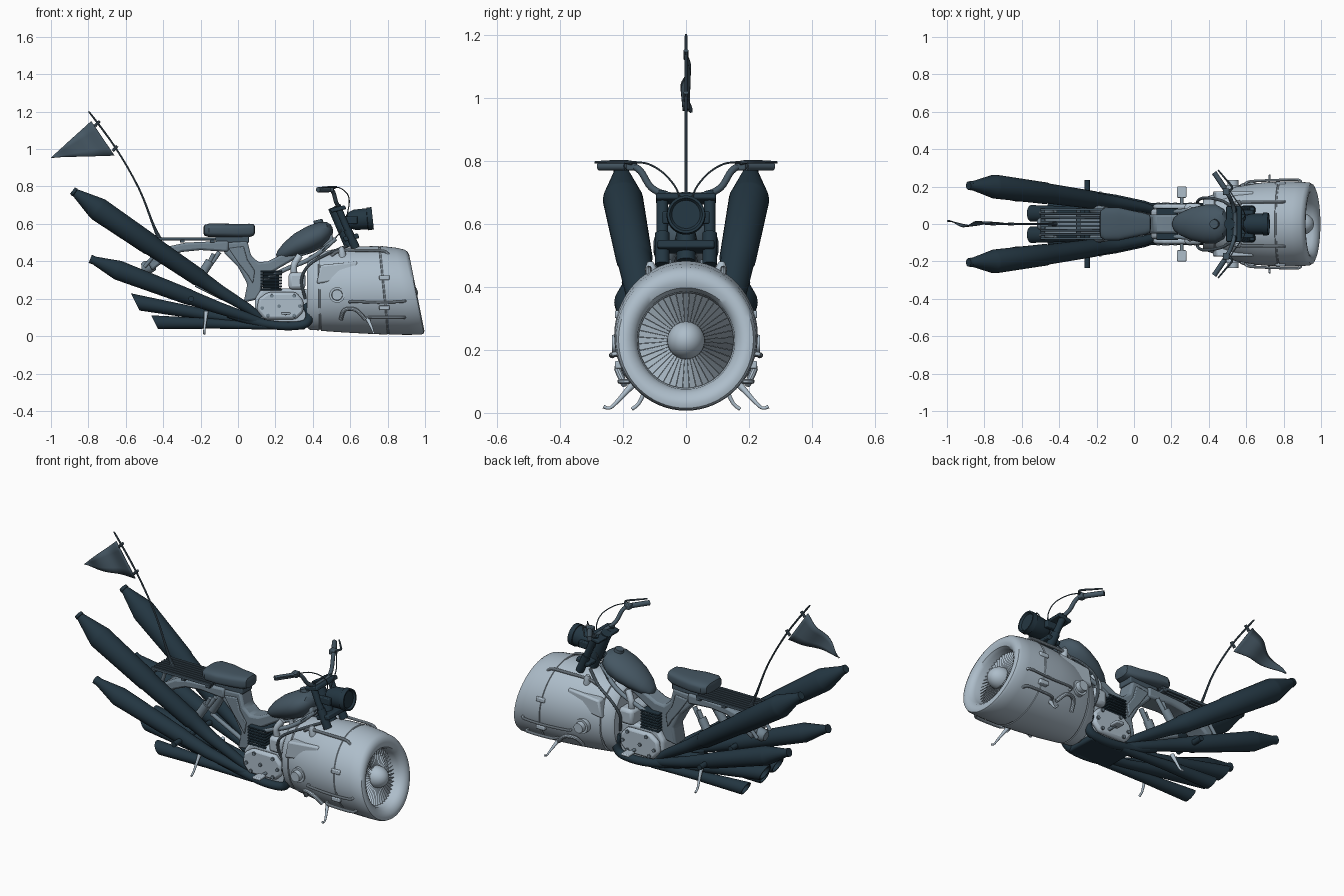
import bpy, bmesh
from math import sin, cos, pi, copysign
from mathutils import Vector, Matrix


def material(name, r, g, b):
    m = bpy.data.materials.new(name)
    m.diffuse_color = (r, g, b, 1)
    return m


DARK = material("dark_metal", .017, .037, .054)
MID = material("mid_grey", .06, .095, .125)
FRAME = material("frame_grey", .17, .23, .28)
LIGHT = material("light_metal", .42, .51, .59)


def finish(name, bm, mat, mirror=False, bevel=0, angle=.6):
    bmesh.ops.recalc_face_normals(bm, faces=bm.faces)
    me = bpy.data.meshes.new(name)
    bm.to_mesh(me)
    bm.free()
    me.shade_smooth()
    me.set_sharp_from_angle(angle=angle)
    me.materials.append(mat)
    ob = bpy.data.objects.new(name, me)
    bpy.context.collection.objects.link(ob)
    if bevel:
        b = ob.modifiers.new("bevel", 'BEVEL')
        b.width, b.segments, b.limit_method = bevel, 2, 'ANGLE'
    if mirror:
        m = ob.modifiers.new("mirror", 'MIRROR')
        m.use_axis = (False, True, False)
    return ob


def skin(bm, rings, cap=True):
    vs = [[bm.verts.new(p) for p in r] for r in rings]
    n = len(vs[0])
    for a, b in zip(vs, vs[1:]):
        for i in range(n):
            bm.faces.new((a[i], a[(i + 1) % n], b[(i + 1) % n], b[i]))
    if cap:
        bm.faces.new(vs[0])
        bm.faces.new(vs[-1])


def loft(name, rings, mat, n=48, k=None, power=1, y=0, **kw):
    """Rings along x: centre x, centre z, half width, half height, lean."""
    def ring(x, z, ry, rz, lean=0):
        out = []
        for i in range(n):
            a = 2 * pi * i / n
            c, s = [copysign(abs(v) ** power, v) for v in (cos(a), sin(a))]
            out.append((x - (lean if k is None else k) * rz * s, y + ry * c, z + rz * s))
        return out
    bm = bmesh.new()
    skin(bm, [ring(*r) for r in rings])
    return finish(name, bm, mat, **kw)


def spline(pts, steps):
    p = [pts[0]] + pts + [pts[-1]]
    out = []
    for a, b, c, d in zip(p, p[1:], p[2:], p[3:]):
        for j in range(steps):
            t = j / steps
            out.append(.5 * (2 * b + (c - a) * t + (2 * a - 5 * b + 4 * c - d) * t * t
                             + (3 * b - a - 3 * c + d) * t ** 3))
    return out + [pts[-1]]


def tube(name, pts, r, mat, n=14, curve=0, mirror=False):
    """Round bar through points; r is one radius or one per point."""
    r = r if isinstance(r, list) else [r] * len(pts)
    pts = [Vector((*p, q)) for p, q in zip(pts, r)]
    if curve:
        pts = spline(pts, curve)
    pos = [p.to_3d() for p in pts]
    rings, side, last = [], None, None
    for i, p in enumerate(pos):
        t = (pos[min(i + 1, len(pos) - 1)] - pos[max(i - 1, 0)]).normalized()
        if last is not None and (t.length < .5 or t.dot(last) < 0):
            t = last
        last = t
        side = t.orthogonal() if side is None else side - t * side.dot(t)
        side.normalize()
        up = t.cross(side)
        rings.append([p + pts[i][3] * (side * cos(2 * pi * j / n) + up * sin(2 * pi * j / n))
                      for j in range(n)])
    bm = bmesh.new()
    skin(bm, rings)
    return finish(name, bm, mat, mirror)


def prism(name, poly, y0, y1, mat, bevel=.006, mirror=False):
    """Side outline (x, z) pushed out across y."""
    bm = bmesh.new()
    skin(bm, [[(x, y, z) for x, z in poly] for y in (y0, y1)])
    return finish(name, bm, mat, mirror, bevel)


def box(name, x, y, z, mat, bevel=.005, mirror=False):
    return prism(name, [(x[0], z[0]), (x[1], z[0]), (x[1], z[1]), (x[0], z[1])],
                 *y, mat, bevel, mirror)


# Turbine nacelle with panel seams, slanted rolled lip and duct
loft("nacelle", [
    (.37, .23, .07, .12, 0), (.37, .23, .13, .185, 0), (.385, .233, .145, .2, 0),
    (.43, .238, .16, .207, .02), (.432, .238, .156, .203, .02), (.438, .238, .156, .203, .02),
    (.44, .238, .164, .21, .02), (.55, .245, .2, .225, .05), (.67, .246, .22, .233, .08),
    (.775, .245, .227, .237, .1), (.777, .245, .223, .233, .1), (.783, .245, .223, .233, .1),
    (.785, .245, .228, .237, .1), (.88, .24, .226, .233, .16), (.935, .236, .222, .227, .2),
    (.95, .233, .214, .218, .2), (.956, .231, .2, .203, .2), (.955, .23, .185, .185, .2),
    (.945, .23, .167, .167, .2), (.925, .23, .155, .155, .2), (.86, .23, .15, .15, .19),
    (.86, .23, .03, .03, .19)], LIGHT, n=64)

# Fan blades, spinner
bm = bmesh.new()
for i in range(44):
    a, d = 2 * pi * i / 44, pi / 44 * .95
    quad = []
    for rad, s in ((.05, -1), (.151, -1), (.151, 1), (.05, 1)):
        y, z = rad * cos(a + s * d), rad * sin(a + s * d)
        quad.append(bm.verts.new((.885 - .19 * z + s * .011, y, .23 + z)))
    bm.faces.new(quad)
finish("fan_blades", bm, LIGHT)
bm = bmesh.new()
bmesh.ops.create_uvsphere(bm, u_segments=28, v_segments=16, radius=.06,
                          matrix=Matrix.Translation((.89, 0, .23)) @ Matrix.Scale(1.2, 4, (1, 0, 0)))
finish("spinner", bm, LIGHT)

# Nacelle fittings: round port, rails, hatch, top rods and knobs
tube("port_cap", [(.53, .17, .22), (.53, .208, .22), (.53, .208, .22), (.53, .235, .22)],
     [.042, .042, .03, .028], LIGHT, 20, mirror=True)
tube("side_rail", [(.60, .20, .18), (.61, .226, .185), (.75, .234, .18), (.88, .236, .185), (.89, .21, .19)],
     .007, LIGHT, 10, 4, True)
tube("lower_rail", [(.70, .18, .1), (.72, .204, .1), (.82, .21, .1), (.88, .205, .1), (.89, .18, .1)],
     .008, LIGHT, 10, 4, True)
tube("curved_pipe", [(.55, .16, .09), (.57, .2, .14), (.63, .217, .14), (.68, .195, .09)],
     .011, LIGHT, 10, 5, True)
prism("hatch", [(.42, .28), (.63, .31), (.64, .4), (.44, .38)], .12, .175, LIGHT, .01, True)
tube("top_rod", [(.50, .1, .43), (.55, .115, .457), (.68, .118, .458), (.78, .118, .455), (.81, .118, .43)],
     .008, LIGHT, 10, 4, True)
tube("top_knob", [(.56, .108, .42), (.555, .112, .46), (.55, .114, .478)], [.02, .018, .01], LIGHT, mirror=True)
for i, z in enumerate((.14, .3)):
    box(f"clamp_{i}", (.755, .81), (.19, .226), (z, z + .025), LIGHT, mirror=True)
tube("rear_hose", [(.36, .09, .2), (.34, .12, .3), (.38, .14, .38), (.48, .12, .44), (.58, .05, .48)],
     .008, FRAME, 10, 5, True)

# Engine: crankcase, side cover with bolts, finned cylinder, carburettor
prism("crankcase", [(.09, .1), (.13, .06), (.37, .06), (.38, .25), (.13, .26), (.09, .2)], -.08, .08, LIGHT, .015)
prism("engine_cover", [(.1, .14), (.14, .09), (.31, .09), (.35, .13), (.35, .19), (.31, .235), (.16, .235), (.11, .2)],
      .075, .108, LIGHT, .014, True)
for i, (x, z) in enumerate([(.13, .15), (.16, .11), (.3, .11), (.33, .16), (.3, .215), (.18, .215), (.22, .16)]):
    tube(f"cover_bolt_{i}", [(x, .1, z), (x, .116, z)], .01, FRAME, 10, mirror=True)
for j in range(7):
    z = .245 + j * .016
    box(f"cylinder_fin_{j}", (.12, .235), (-.085, .085), (z, z + .009), DARK, .002)
box("cylinder_core", (.135, .22), (-.07, .07), (.22, .35), DARK)
box("carburettor", (.27, .36), (-.11, .11), (.25, .34), LIGHT, .018)
tube("intake_pipe", [(.3, .07, .33), (.3, .075, .38), (.33, .06, .43)], .018, LIGHT, curve=4, mirror=True)
tube("peg_arm", [(.255, .08, .12), (.255, .16, .12)], .009, FRAME, mirror=True)
box("foot_pedal", (.23, .28), (.14, .2), (.115, .13), LIGHT, mirror=True)

# Frame: spine, side plates, fender, struts
prism("frame_body", [(-.09, .5), (.05, .51), (.07, .43), (.11, .395), (.16, .4), (.26, .45), (.5, .55), (.52, .5),
                     (.3, .41), (.18, .34), (.13, .27), (.12, .2), (.03, .18), (.05, .28), (.0, .37), (-.07, .44)],
      -.05, .05, FRAME, .012)
prism("frame_plate", [(-.05, .47), (.03, .48), (.05, .41), (.09, .35), (.08, .28), (.05, .33), (.01, .38)],
      .045, .06, FRAME, .005, True)
prism("rear_fender", [(-.48, .39), (-.44, .44), (-.37, .48), (-.28, .5), (-.05, .51), (-.05, .45), (-.2, .46),
                      (-.3, .45), (-.37, .42), (-.42, .38), (-.46, .35)], -.06, .06, FRAME, .012)
tube("rear_strut", [(-.1, .065, .45), (-.22, .075, .27), (.05, .07, .14)], .013, FRAME, mirror=True)
tube("shock", [(-.13, .07, .44), (-.15, .07, .4), (-.15, .07, .4), (-.22, .08, .29)],
     [.012, .012, .024, .024], FRAME, mirror=True)
tube("rack_stay", [(-.42, .07, .51), (-.45, .065, .43), (-.5, .06, .37)], .01, FRAME, mirror=True)
tube("tail_light", [(-.44, 0, .375), (-.47, 0, .37), (-.5, 0, .365), (-.515, 0, .363)],
     [.02, .035, .035, .025], FRAME, 18)
tube("down_tube", [(.52, .035, .52), (.44, .06, .45), (.36, .07, .4), (.26, .07, .36), (.14, .06, .3)],
     .012, FRAME, curve=4, mirror=True)

# Seat, luggage rack
loft("seat", [(-.185, .565, .03, .015), (-.18, .566, .07, .028), (-.155, .566, .088, .036), (-.08, .565, .088, .037),
              (.0, .563, .07, .036), (.06, .565, .058, .036), (.085, .568, .048, .03), (.092, .568, .02, .014)],
     MID, n=40, power=.6)
box("seat_base", (-.12, .06), (-.045, .045), (.5, .54), MID)
for i in range(8):
    y = -.077 + i * .022
    box(f"rack_slat_{i}", (-.5, -.12), (y - .006, y + .006), (.512, .528), MID, .002)
for i, x in enumerate((-.5, -.31, -.15)):
    box(f"rack_bar_{i}", (x, x + .025), (-.085, .085), (.5, .516), MID, .003)

# Fuel tank and filler cap
loft("fuel_tank", [(.205, .428, .01, .008), (.215, .432, .035, .024), (.25, .453, .062, .045), (.31, .485, .088, .063),
                   (.38, .515, .103, .072), (.44, .54, .103, .069), (.48, .558, .08, .053), (.5, .567, .045, .03),
                   (.507, .57, .012, .01)], MID, k=.15)
tube("filler_cap", [(.435, 0, .59), (.427, 0, .622)], [.028, .024], MID, 20)

# Steering head, fork, headlight
tube("fork_tube", [(.63, .075, .47), (.585, .075, .57), (.585, .075, .57), (.53, .075, .70)],
     [.023, .023, .018, .018], DARK, 18, mirror=True)
tube("steering_stem", [(.6, 0, .48), (.51, 0, .69)], .03, DARK, 18)
prism("upper_clamp", [(.5, .66), (.58, .68), (.57, .7), (.49, .68)], -.095, .095, DARK)
prism("lower_clamp", [(.57, .505), (.65, .525), (.64, .55), (.56, .53)], -.09, .09, DARK)
tube("headlight", [(.575, 0, .615), (.59, 0, .617), (.625, 0, .622), (.69, 0, .627), (.692, 0, .627), (.72, 0, .63),
                   (.72, 0, .63), (.71, 0, .63)], [.02, .042, .055, .057, .062, .06, .052, .045], DARK, 28)
box("headlight_bracket", (.57, .64), (.05, .075), (.6, .64), DARK, mirror=True)

# Handlebar, grips, levers, cables
tube("handlebar", [(.54, 0, .69), (.54, .055, .69), (.525, .11, .715), (.51, .145, .768), (.49, .18, .783), (.43, .27, .783)],
     .011, MID, 14, 5, True)
tube("grip", [(.486, .19, .783), (.428, .275, .783)], .014, MID, 16, mirror=True)
box("switch_housing", (.475, .51), (.155, .19), (.77, .8), MID, mirror=True)
tube("lever", [(.5, .17, .792), (.525, .195, .797), (.49, .24, .797), (.45, .288, .795)], [.008, .006, .005, .004],
     MID, 8, 4, True)
tube("cable", [(.51, .18, .795), (.55, .12, .79), (.59, .06, .75), (.59, .02, .68), (.55, .03, .56), (.45, .07, .46)],
     .003, MID, 6, 6, True)

# Exhausts: two pointed silencers and two slant-cut megaphones per side
tube("upper_exhaust", [(.12, .07, .10), (.05, .09, .15), (-.1, .115, .242), (-.2, .125, .307), (-.21, .127, .313),
                       (-.46, .163, .482), (-.47, .164, .489), (-.745, .2, .677), (-.755, .201, .684), (-.87, .205, .767),
                       (-.872, .205, .768), (-.885, .205, .778)],
     [.022, .026, .034, .043, .048, .054, .058, .064, .062, .022, .025, .022], DARK, 24, mirror=True)
tube("middle_exhaust", [(.14, .075, .07), (.05, .1, .1), (-.1, .125, .15), (-.25, .14, .205), (-.26, .141, .208),
                        (-.64, .175, .352), (-.65, .176, .356), (-.77, .18, .405), (-.79, .18, .413)],
     [.022, .025, .032, .04, .043, .053, .051, .022, .024], DARK, 22, mirror=True)
loft("lower_exhaust", [(.15, .065, .022, .022), (0, .085, .026, .026), (-.2, .12, .034, .034), (-.55, .183, .044, .046),
                       (-.55, .183, .036, .038), (-.48, .17, .032, .032)], DARK, 24, k=.5, y=.057, mirror=True)
loft("bottom_exhaust", [(.15, .055, .02, .02), (0, .06, .022, .022), (-.15, .068, .028, .028), (-.445, .074, .037, .037),
                        (-.445, .074, .03, .03), (-.38, .073, .026, .026)], DARK, 24, k=.5, y=.085, mirror=True)
tube("header_pipe", [(.36, .08, .17), (.385, .09, .12), (.365, .09, .07), (.3, .09, .055), (.2, .09, .058), (.08, .09, .08),
                     (-.05, .11, .12)], .023, DARK, 16, 5, True)
box("belly_pan", (.1, .36), (-.09, .09), (.035, .075), DARK, .01)
tube("rear_peg", [(-.25, .05, .2), (-.25, .235, .2)], .015, DARK, mirror=True)

# Stands
tube("front_stand", [(.69, .16, .1), (.70, .18, .078), (.72, .222, .032), (.725, .243, .015), (.725, .262, .02)],
     [.015, .01, .006, .005, .006], LIGHT, 12, 3, True)
tube("rear_stand", [(-.17, .1, .13), (-.175, .125, .08), (-.18, .15, .03), (-.18, .172, .012)],
     [.012, .008, .006, .006], LIGHT, 12, 3, True)

# Flag pole and waving pennant
tube("flag_pole", [(-.42, 0, .52), (-.455, 0, .6), (-.53, 0, .79), (-.65, 0, 1.0), (-.78, 0, 1.178), (-.8, 0, 1.2)],
     [.013, .007, .005, .005, .005, .002], MID, 10, 4)
for i, (x, z) in enumerate(((-.75, 1.138), (-.655, 1.005))):
    tube(f"flag_clip_{i}", [(x + .01, 0, z + .012), (x - .015, 0, z - .015)], .008, MID, 8)
bm = bmesh.new()
top, low, tip = Vector((-.785, 0, 1.15)), Vector((-.66, 0, .965)), Vector((-1, 0, .955))
rows = []
for i in range(19):
    t = i / 18 * .995
    wave = Vector((0, .018 * sin(t * 8) * min(1, t * 3), 0))
    rows.append([bm.verts.new(top.lerp(low, s / 4).lerp(tip, t) + wave * (1 - .1 * s)) for s in range(5)])
for a, b in zip(rows, rows[1:]):
    for s in range(4):
        bm.faces.new((a[s], a[s + 1], b[s + 1], b[s]))
flag = finish("pennant", bm, MID)
flag.modifiers.new("solid", 'SOLIDIFY').thickness = .004
